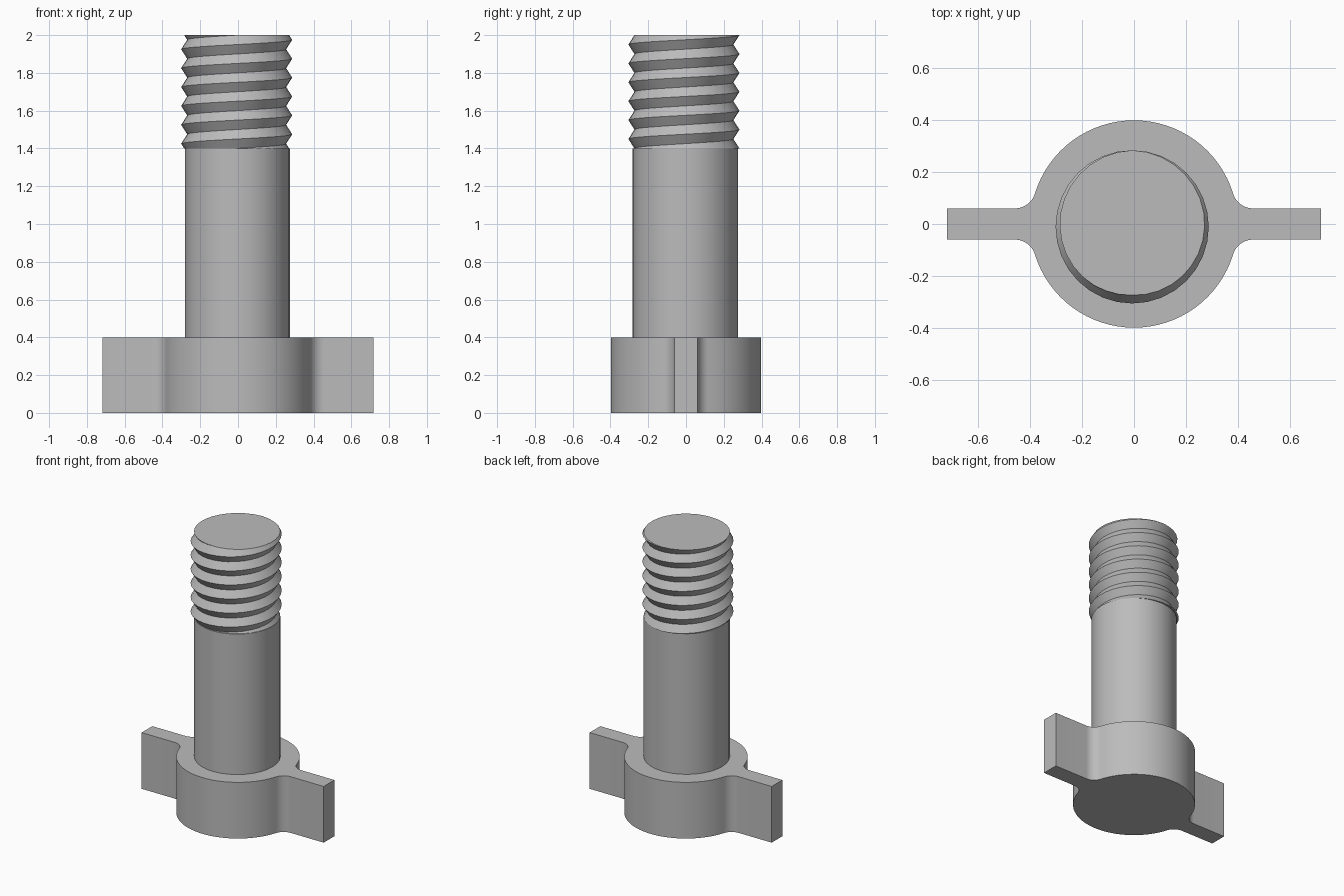
import bpy, bmesh, math
from mathutils import Vector

cube = bpy.data.objects.get("Cube")
if cube:
    bpy.data.objects.remove(cube, do_unlink=True)

steel = bpy.data.materials.new("plain grey steel")
steel.use_nodes = True
GREY = (0.5, 0.5, 0.5, 1)
steel.diffuse_color = GREY
steel.node_tree.nodes["Principled BSDF"].inputs["Base Color"].default_value = GREY


def finish(name, bm):
    """Turn a bmesh into a smooth-shaded object with sharp edges."""
    bmesh.ops.recalc_face_normals(bm, faces=bm.faces)
    mesh = bpy.data.meshes.new(name)
    bm.to_mesh(mesh)
    bm.free()
    mesh.materials.append(steel)
    obj = bpy.data.objects.new(name, mesh)
    bpy.context.collection.objects.link(obj)
    bpy.ops.object.select_all(action='DESELECT')
    obj.select_set(True)
    bpy.context.view_layer.objects.active = obj
    bpy.ops.object.shade_smooth_by_angle(angle=math.radians(30))
    return obj


def prism(name, outline, z0, z1):
    bm = bmesh.new()
    face = bm.faces.new([bm.verts.new((x, y, z0)) for x, y in outline])
    top = bmesh.ops.extrude_face_region(bm, geom=[face], use_keep_orig=True)
    verts = [g for g in top["geom"] if isinstance(g, bmesh.types.BMVert)]
    bmesh.ops.translate(bm, verts=verts, vec=(0, 0, z1 - z0))
    return finish(name, bm)


def arc(cx, cy, r, a0, a1, steps):
    angles = [a0 + (a1 - a0) * i / steps for i in range(steps + 1)]
    return [(cx + r * math.cos(a), cy + r * math.sin(a)) for a in angles]


# Winged head: round hub, two flat wings, filleted joints
HUB_R, WING_X, WING_HALF, FILLET = 0.398, 0.717, 0.06, 0.08
fy = WING_HALF + FILLET
fx = math.sqrt((HUB_R + FILLET) ** 2 - fy ** 2)
joint = math.atan2(fy, fx)
quarter = [(WING_X, WING_HALF)]
quarter += arc(fx, fy, FILLET, -math.pi / 2, joint - math.pi, 10)
quarter += arc(0, 0, HUB_R, joint, math.pi / 2, 16)[1:]
half = quarter + [(-x, y) for x, y in reversed(quarter[:-1])]
outline = half + [(x, -y) for x, y in reversed(half)]
prism("winged_head", outline, 0, 0.4)

# Plain shank
SIDES = 32
prism("shank", arc(-0.003, -0.004, 0.278, 0, math.tau, SIDES)[:-1], 0.36, 1.4)

# Screw thread: right-hand V profile, cut flat at both ends
BOTTOM, TOP, PITCH, START = 1.4, 2.0, 0.1, 1.175
ROOT, CREST = 0.262, 0.294
CENTRE = Vector((-0.007, -0.011, 0))


def thread_point(column, level):
    lift = START + PITCH * column / SIDES
    z = min(max(lift + level * PITCH / 2, BOTTOM), TOP)
    phase = ((z - lift) / PITCH) % 1
    r = ROOT + (CREST - ROOT) * abs(1 - 2 * phase)
    a = math.tau * column / SIDES
    return CENTRE + Vector((r * math.cos(a), r * math.sin(a), z))


bm = bmesh.new()
LEVELS = 20
grid = [[bm.verts.new(thread_point(c, k)) for k in range(LEVELS)]
        for c in range(SIDES + 1)]
for c in range(SIDES):
    for k in range(LEVELS - 1):
        bm.faces.new((grid[c][k], grid[c + 1][k], grid[c + 1][k + 1], grid[c][k + 1]))
bmesh.ops.remove_doubles(bm, verts=bm.verts, dist=0.0005)
# Drop slivers lying in the end planes, then cap both ends
for z in (BOTTOM, TOP):
    flat = [f for f in bm.faces if all(abs(v.co.z - z) < 1e-4 for v in f.verts)]
    bmesh.ops.delete(bm, geom=flat, context='FACES')
    ring = [v for v in bm.verts if abs(v.co.z - z) < 1e-4 and v.link_faces]
    ring.sort(key=lambda v: math.atan2(v.co.y - CENTRE.y, v.co.x - CENTRE.x))
    bm.faces.new(ring)
finish("screw_thread", bm)
